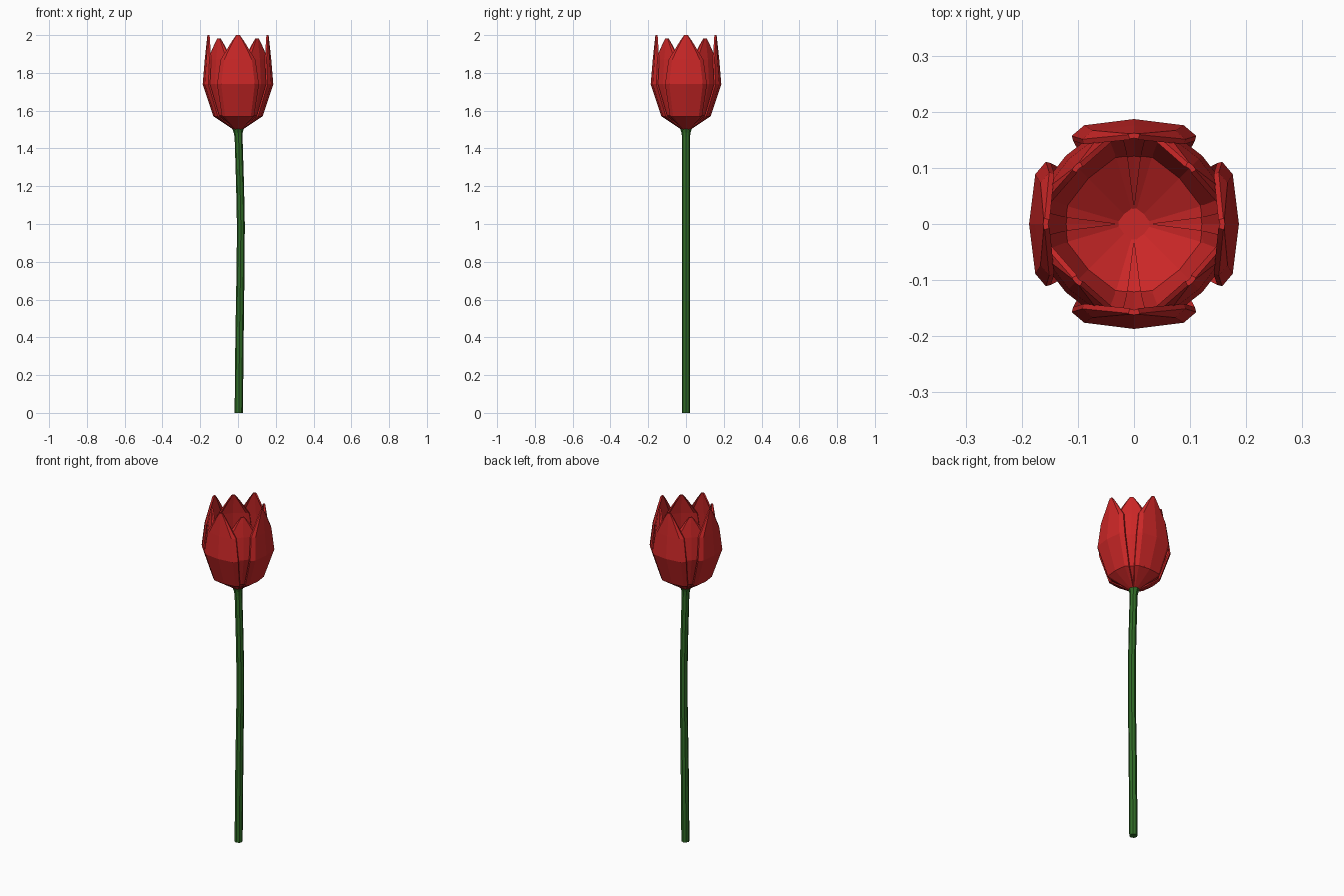
import bpy, bmesh, math
from mathutils import Matrix

if "Cube" in bpy.data.objects:
    bpy.data.objects.remove(bpy.data.objects["Cube"])


def material(name, rgb):
    m = bpy.data.materials.new(name)
    m.diffuse_color = (*rgb, 1)
    m.use_nodes = True
    m.node_tree.nodes["Principled BSDF"].inputs["Base Color"].default_value = m.diffuse_color
    return m


RED = material("petal red", (0.6, 0.02, 0.02))
GREEN = material("stem green", (0.03, 0.15, 0.02))


def finish(bm, name, mat):
    bmesh.ops.recalc_face_normals(bm, faces=bm.faces)
    me = bpy.data.meshes.new(name)
    bm.to_mesh(me)
    bm.free()
    me.materials.append(mat)
    ob = bpy.data.objects.new(name, me)
    bpy.context.collection.objects.link(ob)
    return ob


def petal(name, rows, angle, thick):
    """Cupped petal from rows of (height, radius, half width)."""
    bm = bmesh.new()
    cols = ((-1, 0.27), (-0.8, 0.10), (0, 0), (0.8, 0.10), (1, 0.27))

    # outer skin, then an inner skin shifted inward for thickness
    def skin(inset):
        return [[bm.verts.new((max(r - w * d - inset, 0.0), u * (w - inset * 0.3), z + inset * 0.25 * (i == 0)))
                 for u, d in cols] for i, (z, r, w) in enumerate(rows)]
    a, b = skin(0), skin(thick)
    n, k = len(rows), len(cols)
    for g in (a, b):
        for i in range(n - 1):
            for j in range(k - 1):
                bm.faces.new((g[i][j], g[i][j + 1], g[i + 1][j + 1], g[i + 1][j]))
    # rim joining the two skins
    rim = [(0, j) for j in range(k)] + [(i, k - 1) for i in range(1, n)]
    rim += [(n - 1, j) for j in range(k - 2, -1, -1)] + [(i, 0) for i in range(n - 2, 0, -1)]
    for (i, j), (p, q) in zip(rim, rim[1:] + rim[:1]):
        bm.faces.new((a[i][j], a[p][q], b[p][q], b[i][j]))
    bm.transform(Matrix.Rotation(angle, 4, 'Z'))
    finish(bm, name, RED)


outer = [(1.50, 0.024, 0.016), (1.57, 0.13, 0.085), (1.74, 0.187, 0.111),
         (1.87, 0.176, 0.092), (1.965, 0.166, 0.034), (2.0, 0.162, 0.010)]
inner = [(1.505, 0.024, 0.016), (1.575, 0.124, 0.08), (1.74, 0.172, 0.105),
         (1.87, 0.164, 0.088), (1.95, 0.153, 0.034), (1.982, 0.148, 0.010)]
for i in range(4):
    petal(f"outer_petal_{i + 1}", outer, i * math.pi / 2, 0.009)
    petal(f"inner_petal_{i + 1}", inner, (i + 0.5) * math.pi / 2, 0.009)

# floor of the cup
bm = bmesh.new()
bmesh.ops.create_cone(bm, cap_ends=True, segments=8, radius1=0.024, radius2=0.04, depth=0.012,
                      matrix=Matrix.Translation((0, 0, 1.508)))
finish(bm, "flower_base", RED)

# gently bent stem with a flared top: (height, x centre, radius)
bm = bmesh.new()
SIDES = 8
rings = []
for z, cx, r in ((0, 0.004, 0.022), (0.4, 0.008, 0.022), (0.8, 0.014, 0.021), (1.0, 0.015, 0.021),
                 (1.2, 0.011, 0.021), (1.46, 0.003, 0.021), (1.485, 0.001, 0.024), (1.502, 0, 0.03)):
    rings.append([bm.verts.new((cx + r * math.cos(t), r * math.sin(t), z))
                  for t in (2 * math.pi * s / SIDES for s in range(SIDES))])
for lo, hi in zip(rings, rings[1:]):
    for s in range(SIDES):
        t = (s + 1) % SIDES
        bm.faces.new((lo[s], lo[t], hi[t], hi[s]))
bm.faces.new(rings[0])
bm.faces.new(rings[-1])
finish(bm, "stem", GREEN)
